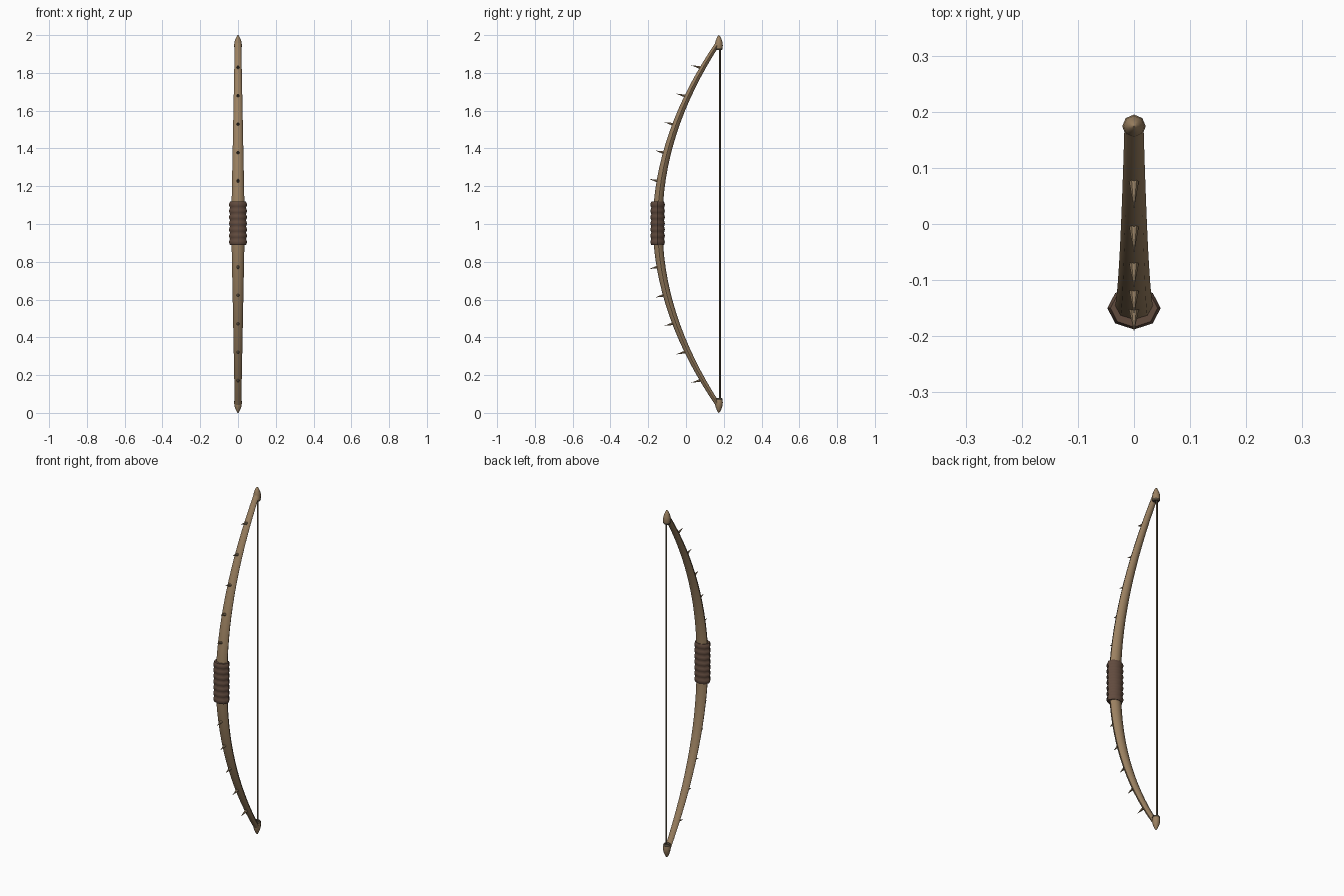
import bpy, bmesh, math
from mathutils import Vector, Matrix

if "Cube" in bpy.data.objects:
    bpy.data.objects.remove(bpy.data.objects["Cube"])

SIDES = 8


def material(name, rgb):
    m = bpy.data.materials.new(name)
    m.diffuse_color = (*rgb, 1)
    m.use_nodes = True
    m.node_tree.nodes["Principled BSDF"].inputs["Base Color"].default_value = m.diffuse_color
    return m


wood = material("wood", (0.33, 0.22, 0.12))
leather = material("leather", (0.12, 0.07, 0.048))
cord = material("cord", (0.09, 0.07, 0.045))
thorn = material("thorn", (0.30, 0.21, 0.12))


def finish(bm, name, mat, smooth=True):
    bmesh.ops.recalc_face_normals(bm, faces=bm.faces)
    me = bpy.data.meshes.new(name)
    bm.to_mesh(me)
    bm.free()
    me.materials.append(mat)
    ob = bpy.data.objects.new(name, me)
    bpy.context.collection.objects.link(ob)
    if smooth:
        bpy.context.view_layer.objects.active = ob
        bpy.ops.object.select_all(action='DESELECT')
        ob.select_set(True)
        bpy.ops.object.shade_smooth_by_angle(angle=math.radians(46))
    return ob


def tube(name, rings, mat, sides=SIDES, smooth=True):
    """Skin elliptical rings: (centre, rx, ry, tilt about x)."""
    bm = bmesh.new()
    loops = []
    for c, rx, ry, tilt in rings:
        rot = Matrix.Rotation(tilt, 3, 'X')
        loop = []
        for i in range(sides):
            a = 2 * math.pi * i / sides
            loop.append(bm.verts.new(Vector(c) + rot @ Vector((rx * math.cos(a), ry * math.sin(a), 0))))
        loops.append(loop)
    for a, b in zip(loops, loops[1:]):
        for i in range(sides):
            j = (i + 1) % sides
            bm.faces.new((a[i], a[j], b[j], b[i]))
    bm.faces.new(loops[0])
    bm.faces.new(loops[-1])
    return finish(bm, name, mat, smooth)


REACH = 0.965


def bow_y(t):
    return -0.15 + 0.325 * (t / REACH) ** 2


def slope(t):
    return 0.65 * t / REACH ** 2


# Curved limbs, tapering from the grip to each tip
rings = []
N = 32
for i in range(N + 1):
    t = REACH * (2 * i / N - 1)
    rx = 0.036 - 0.019 * abs(t) / REACH
    rings.append(((0, bow_y(t), 1 + t), rx, rx * 0.74, -math.atan(slope(t))))
tube("bow_limbs", rings, wood)

# Wrapped grip with seven bulging turns
TURNS, STEPS, LOW, HIGH = 7, 4, 0.888, 1.118
rings = []
for i in range(TURNS * STEPS + 1):
    bulge = abs(math.sin(math.pi * i / STEPS))
    z = LOW + (HIGH - LOW) * i / (TURNS * STEPS)
    r = 0.042 + 0.0055 * bulge
    rings.append(((0, -0.15, z), r, r * 0.8, 0))
tube("grip_wrap", rings, leather)

# Pointed tip caps, string loops and thorns on both limbs
TIP = [(0.925, 0.018), (0.945, 0.021), (0.965, 0.0185), (0.983, 0.012), (0.995, 0.006), (1.0, 0.001)]
for s, side in ((1, "upper"), (-1, "lower")):
    tube(side + "_tip", [((0, 0.174, 1 + s * d), r, r, 0) for d, r in TIP], wood)
    tube(side + "_string_loop",
         [((0, 0.174, 1 + s * d), r, r, 0) for d, r in ((0.921, 0.016), (0.925, 0.0195), (0.932, 0.0195), (0.936, 0.016))],
         cord)
    for k in range(5):
        t = 0.227 + 0.15 * k
        ry = (0.036 - 0.019 * t / REACH) * 0.74
        length = 0.042 + 0.003 * k
        d = Vector((0, -1, 0.27 * s)).normalized()
        base = Vector((0, bow_y(t) - ry + 0.004, 1 + s * t))
        bm = bmesh.new()
        bmesh.ops.create_cone(bm, cap_ends=True, segments=6, radius1=0.009, radius2=0, depth=length,
                              matrix=Matrix.Translation(base + d * length / 2)
                              @ d.to_track_quat('Z', 'X').to_matrix().to_4x4())
        finish(bm, f"{side}_thorn_{k + 1}", thorn, False)

# Bowstring
tube("bowstring", [((0, 0.18, 0.05), 0.005, 0.005, 0), ((0, 0.18, 1.95), 0.005, 0.005, 0)], cord)
